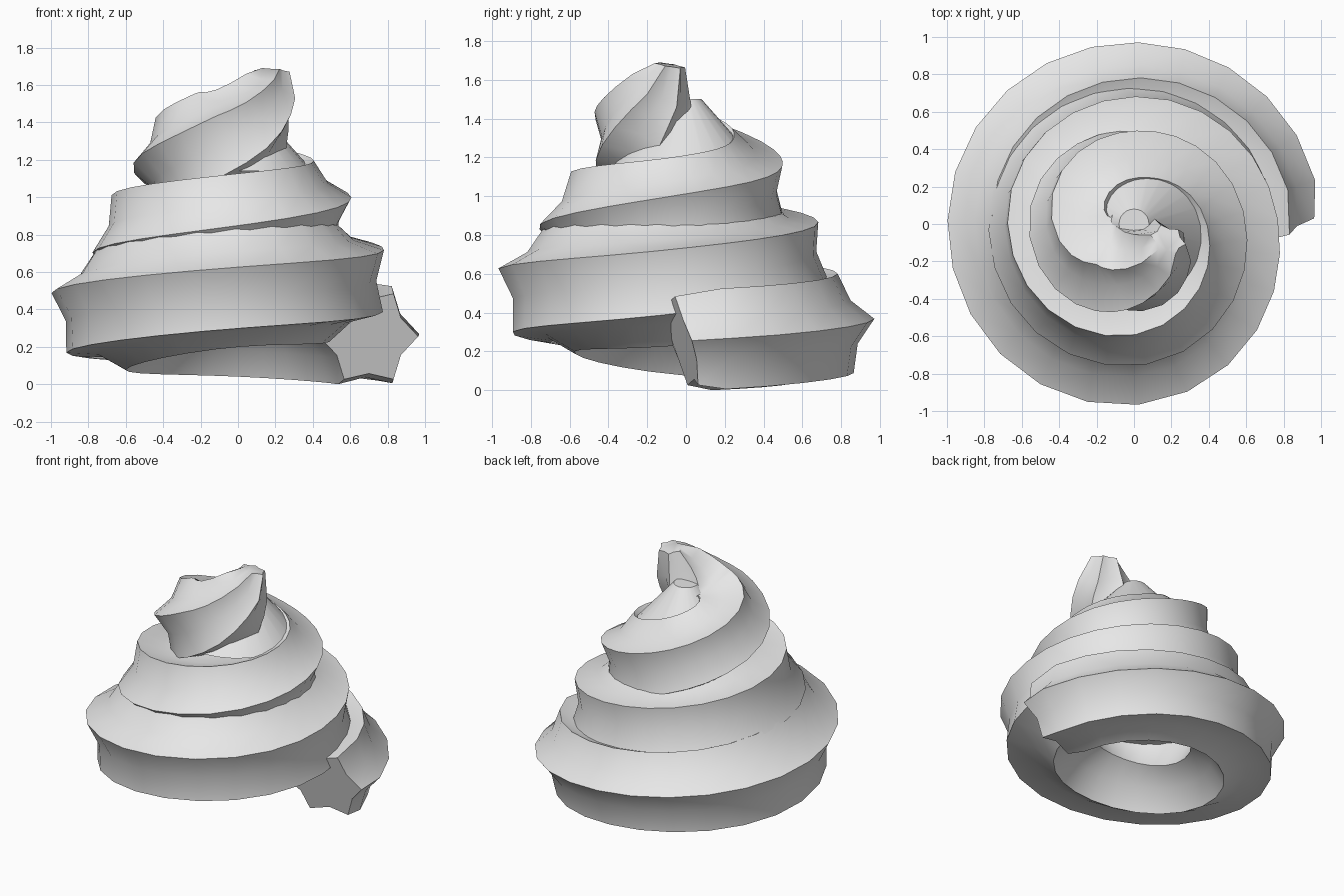
import bpy, bmesh, math
from mathutils import Vector

if "Cube" in bpy.data.objects:
    bpy.data.objects.remove(bpy.data.objects["Cube"])

cream = bpy.data.materials.new("pale_grey")
cream.diffuse_color = (0.8, 0.8, 0.8, 1)
cream.use_nodes = True
cream.node_tree.nodes["Principled BSDF"].inputs["Base Color"].default_value = cream.diffuse_color

# One key per quarter turn: coil radius, height, section size, section twist in degrees
KEYS = [
    (0.70, 0.28, 0.300, 0), (0.675, 0.345, 0.300, 9), (0.68, 0.42, 0.33, 16),
    (0.65, 0.55, 0.335, 17), (0.49, 0.59, 0.33, 30), (0.45, 0.70, 0.30, 39),
    (0.46, 0.79, 0.325, 48), (0.44, 0.87, 0.32, 60), (0.33, 0.96, 0.28, 75),
    (0.25, 1.05, 0.29, 90), (0.28, 1.21, 0.285, 114), (0.21, 1.36, 0.29, 146),
    (0.20, 1.72, 0.09, 170),
]
STEPS = 6          # rings per quarter turn
LOBES = 6          # ridges of the piped section
VALLEY = 0.75      # groove depth relative to the ridges
START = math.radians(-2)
END = 11.75        # quarter turns swept
TOP = 1.70         # height of the flattened tip


def key_at(q):
    """Smoothly interpolated key at q quarter turns."""
    last = len(KEYS) - 1
    i = min(int(q), last - 1)
    f = q - i
    rows = [KEYS[min(max(i + d, 0), last)] for d in (-1, 0, 1, 2)]
    return [0.5 * (2 * b + (c - a) * f + (2 * a - 5 * b + 4 * c - d) * f ** 2
                   + (3 * b - a - 3 * c + d) * f ** 3) for a, b, c, d in zip(*rows)]


def centre(q):
    r, z, _, _ = key_at(q)
    a = START + q * math.pi / 2
    return Vector((r * math.cos(a), r * math.sin(a), z))


def add_object(name, bm):
    bmesh.ops.recalc_face_normals(bm, faces=bm.faces)
    mesh = bpy.data.meshes.new(name)
    bm.to_mesh(mesh)
    bm.free()
    mesh.materials.append(cream)
    ob = bpy.data.objects.new(name, mesh)
    bpy.context.collection.objects.link(ob)
    bpy.ops.object.select_all(action='DESELECT')
    ob.select_set(True)
    bpy.context.view_layer.objects.active = ob
    bpy.ops.object.shade_smooth_by_angle(angle=math.radians(45))
    return ob


# Swirl: twisted star section swept along the shrinking spiral
bm = bmesh.new()
rings = []
total = round(END * STEPS)
for k in range(total + 1):
    q = END * k / total
    _, _, size, twist = key_at(q)
    if k == 0:
        size *= 0.88       # the piped end is slightly pinched
    if k == total:
        size *= 0.75
    a = START + q * math.pi / 2
    p = centre(q)
    tangent = (centre(min(q + 0.05, END)) - centre(max(q - 0.05, 0))).normalized()
    out = Vector((math.cos(a), math.sin(a), 0))
    out = (out - tangent * out.dot(tangent)).normalized()
    up = out.cross(tangent)
    ring = []
    for j in range(LOBES * 2):
        b = math.radians(twist) + j * math.pi / LOBES
        s = size * (VALLEY if j % 2 else 1)
        v = p + out * s * math.cos(b) + up * s * math.sin(b)
        if k == 0:         # slanted end: the upper inner side reaches forward
            v.y += 0.05 * math.cos(b) - 0.06 * math.sin(b)
        if k == total:     # flattened tip
            v.z = TOP + 0.25 * (v.z - p.z)
        ring.append(bm.verts.new(v))
    rings.append(ring)
n = LOBES * 2
for r0, r1 in zip(rings, rings[1:]):
    for j in range(n):
        bm.faces.new((r0[j], r0[(j + 1) % n], r1[(j + 1) % n], r1[j]))
bm.faces.new(rings[0])
bm.faces.new(rings[-1])
low = min(v.co.z for v in bm.verts)
bmesh.ops.translate(bm, verts=bm.verts, vec=(0, 0, -low))
add_object("cream_swirl", bm)

# Upper core: sloping filling in the middle of the top coil
bm = bmesh.new()
bmesh.ops.create_cone(bm, cap_ends=True, segments=24, radius1=0.40, radius2=0.08, depth=0.36)
bmesh.ops.translate(bm, verts=bm.verts, vec=(0, 0.0, 1.32))
add_object("upper_core", bm)
